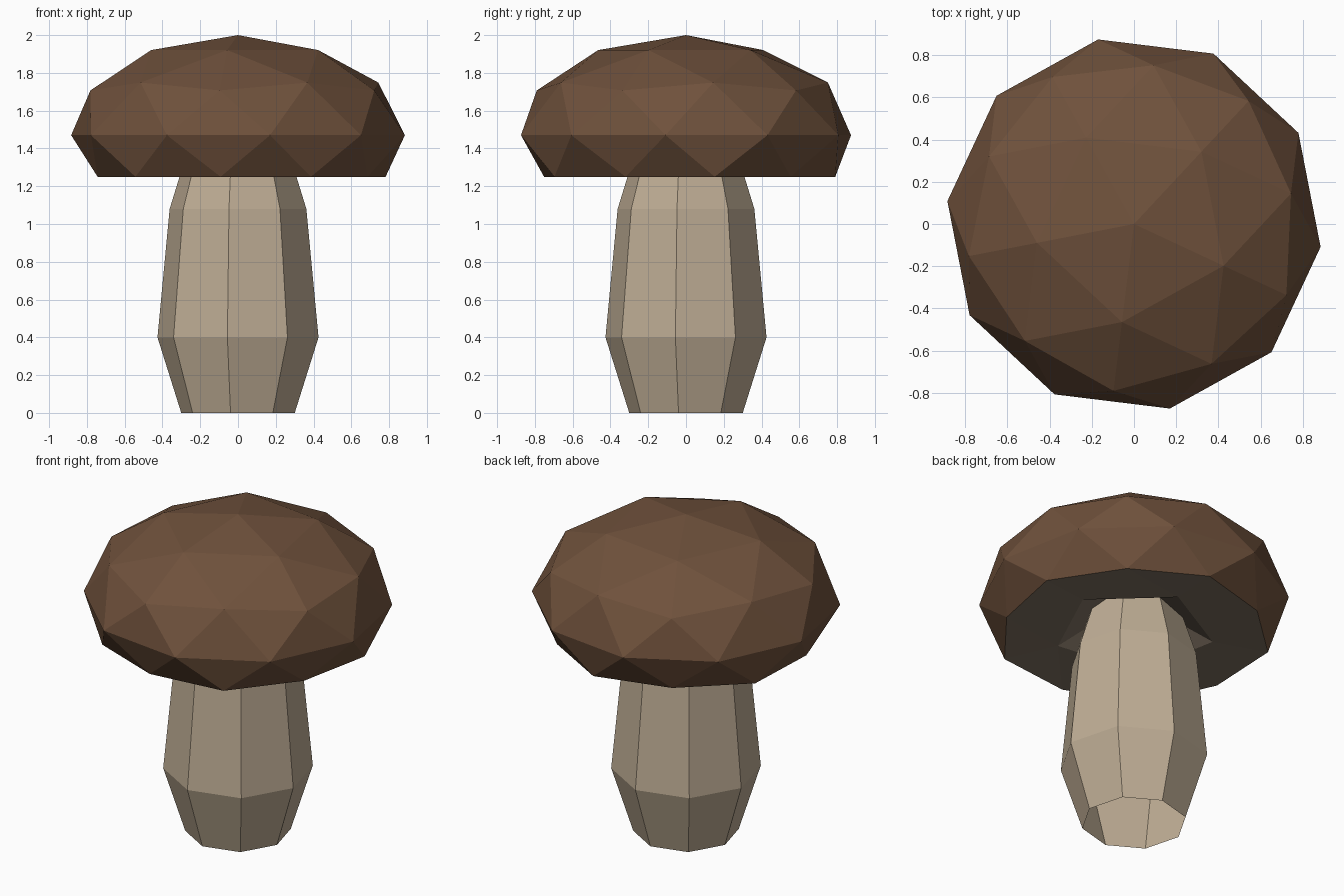
import bpy, bmesh
from math import radians, sin, cos, pi

if "Cube" in bpy.data.objects:
    bpy.data.objects.remove(bpy.data.objects["Cube"])


def material(name, color):
    m = bpy.data.materials.new(name)
    m.diffuse_color = (*color, 1)
    m.use_nodes = True
    m.node_tree.nodes["Principled BSDF"].inputs["Base Color"].default_value = m.diffuse_color
    return m


def add_object(name, bm, mats):
    me = bpy.data.meshes.new(name)
    bm.to_mesh(me)
    bm.free()
    for m in mats:
        me.materials.append(m)
    ob = bpy.data.objects.new(name, me)
    bpy.context.collection.objects.link(ob)
    return ob


brown = material("cap_brown", (0.16, 0.083, 0.045))
gill = material("gill_beige", (0.21, 0.165, 0.12))
cream = material("stem_cream", (0.52, 0.42, 0.30))

# Cap: squashed icosphere, lower half flattened and pushed in around the stem
R, H, MID = 0.89, 0.53, 1.47
bm = bmesh.new()
bmesh.ops.create_icosphere(bm, subdivisions=2, radius=1.0)
turn = radians(47)
lower = set()
for v in bm.verts:
    x, y, z = v.co
    if z < -0.95:
        new_z = 1.49          # centre of the hollow
    elif z < -0.7:
        new_z = 1.27          # rim of the hollow
    elif z < -0.3:
        new_z = 1.25          # flat lower edge
    else:
        new_z = MID + H * z
    if z < -0.3:
        lower.add(v)
    v.co = (R * (x * cos(turn) - y * sin(turn)),
            R * (x * sin(turn) + y * cos(turn)), new_z)
for f in bm.faces:
    f.material_index = int(all(v in lower for v in f.verts))
add_object("cap", bm, [brown, gill])

# Stem: eight-sided open tube, bulging low down
profile = [(0.303, 0), (0.43, 0.40), (0.365, 1.08), (0.25, 1.45)]
SIDES = 8
bm = bmesh.new()
rings = []
for r, z in profile:
    angles = [radians(-97.5) + 2 * pi * i / SIDES for i in range(SIDES)]
    rings.append([bm.verts.new((r * cos(a), r * sin(a), z)) for a in angles])
for a, b in zip(rings, rings[1:]):
    for i in range(SIDES):
        j = (i + 1) % SIDES
        bm.faces.new((a[i], a[j], b[j], b[i]))
add_object("stem", bm, [cream])
